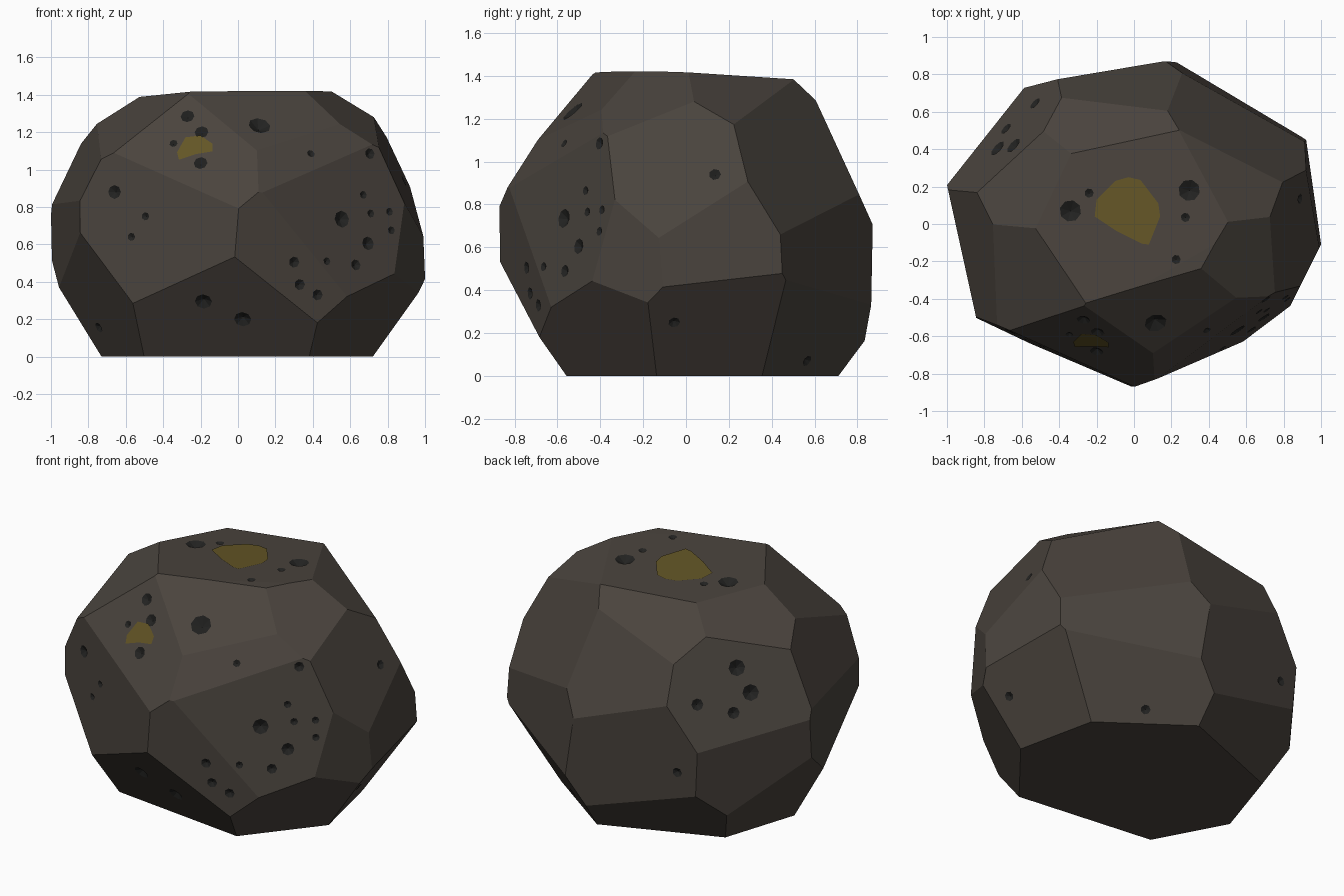
import bpy, bmesh, math
from mathutils import Vector, Matrix
from mathutils.bvhtree import BVHTree

if "Cube" in bpy.data.objects:
    bpy.data.objects.remove(bpy.data.objects["Cube"])


def material(name, col):
    m = bpy.data.materials.new(name)
    m.diffuse_color = (*col, 1)
    m.use_nodes = True
    m.node_tree.nodes["Principled BSDF"].inputs["Base Color"].default_value = m.diffuse_color
    return m


ROCK = material("brown_grey_rock", (0.068, 0.057, 0.047))
PIT = material("dark_pit", (0.016, 0.016, 0.015))
OCHRE = material("ochre_patch", (0.125, 0.092, 0.019))


def make_object(name, bm, mats):
    mesh = bpy.data.meshes.new(name)
    bm.to_mesh(mesh)
    for m in mats:
        mesh.materials.append(m)
    ob = bpy.data.objects.new(name, mesh)
    bpy.context.collection.objects.link(ob)
    return ob


# Boulder: a block chipped by flat cuts. Each cut is given by the point of its
# plane nearest the middle, which also gives the direction it faces.
MIDDLE = Vector((0, 0, 0.7))
cuts = [
    (-.02, .035, .70),                                          # top
    (-.11, -.65, .41), (-.32, -.73, .02), (-.08, -.67, -.45),   # front
    (.29, -.755, -.03), (.425, -.64, .12), (.605, -.49, -.49),  # front right
    (.14, -.48, .57), (.28, -.61, .40), (.435, -.24, .67),
    (.39, .255, .69), (.81, -.09, .36), (.95, .13, .05),        # right
    (.845, -.42, 0), (.77, .17, -.53),
    (.42, .575, .34), (.46, .64, -.45), (.42, .72, .055),       # back right
    (-.15, .81, -.04), (-.01, .72, .33), (-.12, .505, .61),     # back
    (-.27, .69, -.53),
    (-.58, .53, .30), (-.41, .22, .68), (-.72, .555, -.07),     # back left
    (-.77, .25, -.50),
    (-.44, -.25, .66), (-.80, -.165, .375), (-.91, -.20, 0),    # left
    (-.71, -.38, -.395),
]
bm = bmesh.new()
bmesh.ops.create_cube(bm, size=1, matrix=Matrix.Translation((0, 0, 0.71))
                      @ Matrix.Diagonal((2, 1.74, 1.42, 1)))
for c in cuts:
    foot = Vector(c)
    bmesh.ops.bisect_plane(bm, geom=bm.verts[:] + bm.edges[:] + bm.faces[:],
                           dist=1e-5, plane_co=MIDDLE + foot,
                           plane_no=foot.normalized(), clear_outer=True)
    rim = [e for e in bm.edges if e.is_boundary]
    if rim:
        bmesh.ops.holes_fill(bm, edges=rim, sides=0)
bmesh.ops.remove_doubles(bm, verts=bm.verts, dist=0.002)
bmesh.ops.recalc_face_normals(bm, faces=bm.faces)
surface = BVHTree.FromBMesh(bm)
boulder = make_object("boulder", bm, [ROCK, PIT])
bm.free()


def hit(view, a, b):
    """Surface point and normal seen at (a, b) in a straight view."""
    start, ray = {
        "front": ((a, -3, b), (0, 1, 0)),
        "back": ((a, 3, b), (0, -1, 0)),
        "right": ((3, a, b), (-1, 0, 0)),
        "top": ((a, b, 3), (0, 0, -1)),
    }[view]
    p, n, _, _ = surface.ray_cast(Vector(start), Vector(ray))
    return p, n


# Pits, grouped by view and radius
pits = [
    ("front", .06, [(.115, 1.235)]),
    ("front", .046, [(.555, .735), (-.185, .295), (.025, .20)]),
    ("front", .037, [(-.27, 1.285), (-.195, 1.20), (-.20, 1.035), (-.66, .88),
                     (.695, .605)]),
    ("front", .03, [(.63, .49), (.30, .505), (.33, .385), (.425, .33),
                    (.705, 1.085), (-.745, .155)]),
    ("front", .022, [(-.345, 1.14), (.39, 1.085), (.67, .865), (.71, .765),
                     (.81, .775), (.82, .675), (.475, .51), (-.495, .75),
                     (-.57, .64)]),
    ("right", .028, [(-.055, .25), (.135, .94), (.565, .07)]),
    ("back", .03, [(-.46, .49)]),
    ("top", .058, [(-.34, .07), (.295, .18)]),
    ("top", .048, [(-.73, .405), (-.645, .42)]),
    ("top", .035, [(-.685, .51), (-.53, .645)]),
    ("top", .025, [(-.24, .165), (.225, -.19), (.275, .035)]),
]
bm = bmesh.new()
for view, r, spots in pits:
    for a, b in spots:
        p, n = hit(view, a, b)
        if p is None:
            continue
        turn = n.to_track_quat('Z', 'Y')
        depth, rise = r * 0.55, r * 0.25
        wide = r * (depth + rise) / depth
        sides = 8 if r > .03 else 7
        ring = [bm.verts.new(p + turn @ Vector((
            wide * math.cos(i * math.tau / sides),
            wide * math.sin(i * math.tau / sides), rise))) for i in range(sides)]
        tip = bm.verts.new(p - n * depth)
        bm.faces.new(ring)
        for i in range(sides):
            bm.faces.new((ring[(i + 1) % sides], ring[i], tip))
for f in bm.faces:
    f.material_index = 1
bmesh.ops.recalc_face_normals(bm, faces=bm.faces)
cutter = make_object("pit_cutter", bm, [ROCK, PIT])
bm.free()
cutter.hide_render = True

# Carve the pits, then drop the cutter
mod = boulder.modifiers.new("pits", 'BOOLEAN')
mod.operation = 'DIFFERENCE'
mod.solver = 'EXACT'
mod.use_self = True
mod.object = cutter
bpy.context.view_layer.objects.active = boulder
boulder.select_set(True)
bpy.ops.object.modifier_apply(modifier=mod.name)
bpy.data.objects.remove(cutter)


# Ochre patches: thin plates lying on the rock, outlines anticlockwise
def patch(name, view, outline):
    bm = bmesh.new()
    ca = sum(o[0] for o in outline) / len(outline)
    cb = sum(o[1] for o in outline) / len(outline)

    def lifted(a, b):
        p, n = hit(view, a, b)
        return bm.verts.new(p + n * 0.005)

    centre = lifted(ca, cb)
    outer = [lifted(a, b) for a, b in outline]
    for i in range(len(outline)):
        bm.faces.new((centre, outer[i], outer[(i + 1) % len(outline)]))
    make_object(name, bm, [OCHRE])
    bm.free()


patch("top_patch", "top", [
    (-.03, .25), (-.10, .23), (-.20, .13), (-.21, .04), (-.09, -.04),
    (.04, -.105), (.08, -.11), (.14, .04), (.13, .11), (.035, .235)])
patch("front_patch", "front", [
    (-.20, 1.18), (-.28, 1.17), (-.325, 1.09), (-.315, 1.05), (-.225, 1.08),
    (-.135, 1.095), (-.135, 1.135)])
